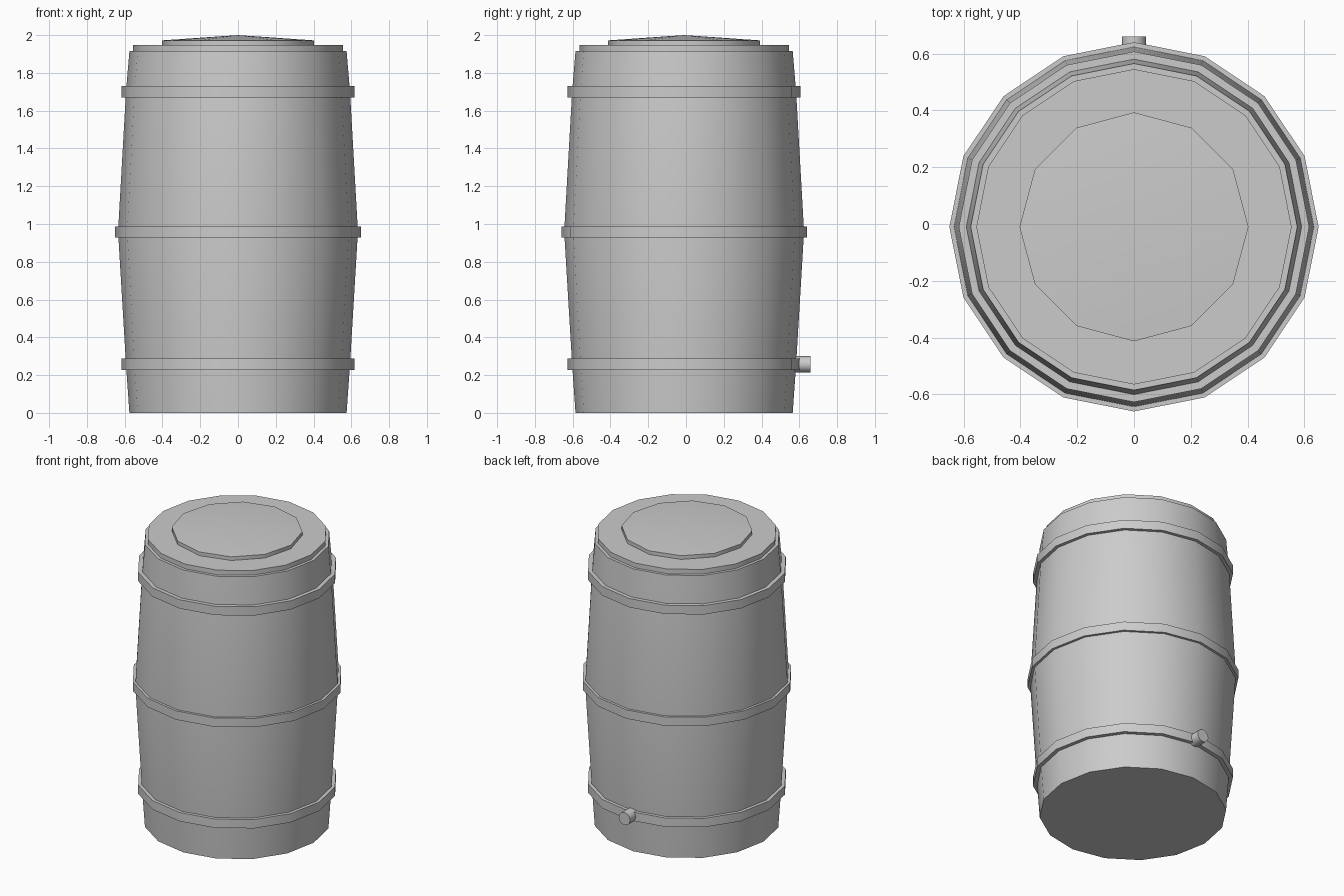
import bpy, bmesh, math
from mathutils import Matrix

if "Cube" in bpy.data.objects:
    bpy.data.objects.remove(bpy.data.objects["Cube"])

CY = -0.01  # barrel axis sits slightly forward so the spigot fits the bounds

grey = bpy.data.materials.new("plain grey")
grey.diffuse_color = (0.6, 0.6, 0.6, 1)
grey.use_nodes = True
grey.node_tree.nodes["Principled BSDF"].inputs["Base Color"].default_value = grey.diffuse_color


def lathe(name, profile, sides, matrix=None, closed=False):
    """Spin (radius, z) points around z; radius 0 makes a single tip vertex."""
    bm = bmesh.new()
    rings = []
    for r, z in profile:
        if r == 0:
            rings.append([bm.verts.new((0, 0, z))] * sides)
        else:
            rings.append([bm.verts.new((r * math.cos(2 * math.pi * i / sides),
                                        r * math.sin(2 * math.pi * i / sides), z))
                          for i in range(sides)])
    pairs = list(zip(rings, rings[1:]))
    if closed:
        pairs.append((rings[-1], rings[0]))
    for a, b in pairs:
        for i in range(sides):
            j = (i + 1) % sides
            quad = list(dict.fromkeys((a[i], a[j], b[j], b[i])))
            bm.faces.new(quad)
    if not closed:
        if profile[0][0] > 0:
            bm.faces.new(rings[0][::-1])
        if profile[-1][0] > 0:
            bm.faces.new(rings[-1])
    bmesh.ops.recalc_face_normals(bm, faces=bm.faces)
    me = bpy.data.meshes.new(name)
    bm.to_mesh(me)
    bm.free()
    me.transform(matrix or Matrix.Translation((0, CY, 0)))
    me.materials.append(grey)
    ob = bpy.data.objects.new(name, me)
    bpy.context.collection.objects.link(ob)
    bpy.ops.object.select_all(action='DESELECT')
    ob.select_set(True)
    bpy.context.view_layer.objects.active = ob
    bpy.ops.object.shade_smooth_by_angle(angle=math.radians(35))
    return ob


# Bulging barrel body
lathe("barrel_body", [(0.575, 0), (0.593, 0.257), (0.635, 0.96),
                      (0.593, 1.70), (0.575, 1.915)], 16)

# Three hoops
for name, r, z in (("lower_hoop", 0.617, 0.257), ("middle_hoop", 0.65, 0.958),
                   ("upper_hoop", 0.617, 1.70)):
    h = 0.03
    lathe(name, [(r, z - h), (r, z + h), (r - 0.06, z + h), (r - 0.06, z - h)],
          16, closed=True)

# Lid rim and shallow pointed cap
lathe("lid_rim", [(0.555, 1.90), (0.555, 1.947)], 16)
lathe("lid_cap", [(0.403, 1.94), (0.403, 1.972), (0, 2.0)], 12)

# Spigot pointing to the back
lathe("spigot", [(0.043, 0.0), (0.043, 0.13)], 12,
      Matrix.Translation((0, 0.53, 0.257)) @ Matrix.Rotation(-math.pi / 2, 4, 'X'))
